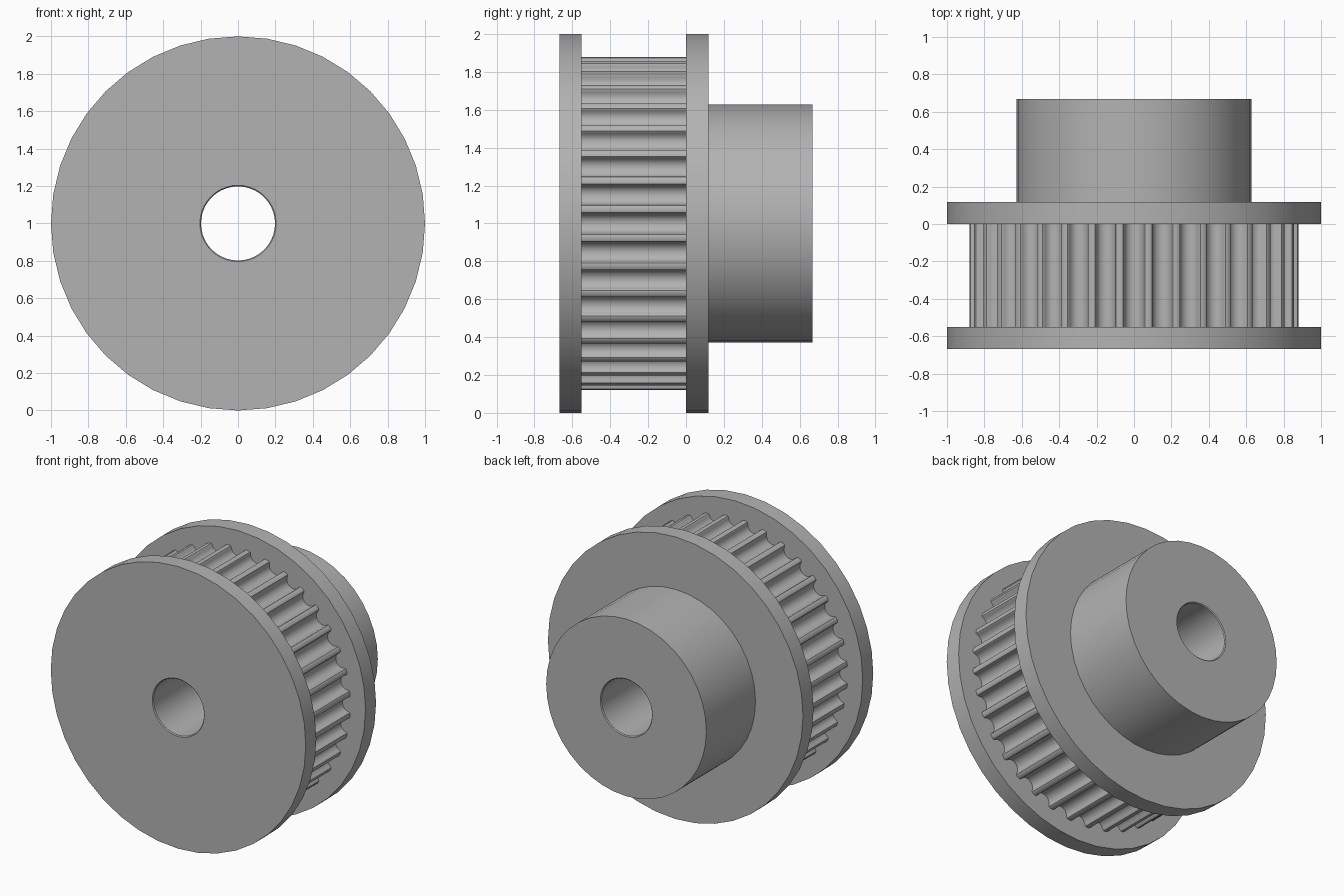
import bpy, bmesh, math
from math import sin, cos, pi

cube = bpy.data.objects.get("Cube")
if cube:
    bpy.data.objects.remove(cube, do_unlink=True)

TEETH = 36
SIDES = 40            # facets of the flanges, hub and bore
TIP = 0.882           # radius of the tooth tips
BORE, CHAMFER = 0.198, 0.006
Y0, Y1, Y2, Y3 = -0.669, -0.551, 0.0, 0.118
Y4 = 0.669

metal = bpy.data.materials.new("grey metal")
metal.use_nodes = True
GREY = (0.45, 0.45, 0.45, 1)
metal.diffuse_color = GREY
metal.node_tree.nodes["Principled BSDF"].inputs["Base Color"].default_value = GREY


def circle(radius, y, count):
    """Ring of points around the axle, which runs along y at height 1."""
    return [(radius * sin(2 * pi * i / count), y, 1 + radius * cos(2 * pi * i / count))
            for i in range(count)]


def ring_solid(name, loops, angle):
    """Closed tube: joins each loop to the next, and the last to the first."""
    bm = bmesh.new()
    rings = [[bm.verts.new(p) for p in loop] for loop in loops]
    for a, b in zip(rings, rings[1:] + rings[:1]):
        n = len(a)
        for i in range(n):
            j = (i + 1) % n
            bm.faces.new((a[i], a[j], b[j], b[i]))
    bmesh.ops.recalc_face_normals(bm, faces=bm.faces)
    mesh = bpy.data.meshes.new(name)
    bm.to_mesh(mesh)
    bm.free()
    mesh.materials.append(metal)
    obj = bpy.data.objects.new(name, mesh)
    bpy.context.collection.objects.link(obj)
    bpy.ops.object.select_all(action="DESELECT")
    obj.select_set(True)
    bpy.context.view_layer.objects.active = obj
    bpy.ops.object.shade_smooth_by_angle(angle=math.radians(angle))
    return obj


def lathe(name, profile, angle=30):
    return ring_solid(name, [circle(r, y, SIDES) for r, y in profile], angle)


# Flanges and hub, with a small chamfer at both mouths of the bore
lathe("front_flange", [(1, Y0), (1, Y1), (BORE, Y1),
                       (BORE, Y0 + CHAMFER), (BORE + CHAMFER, Y0)])
lathe("rear_flange", [(1, Y2), (1, Y3), (BORE, Y3), (BORE, Y2)])
lathe("hub", [(0.628, Y3), (0.628, Y4), (BORE + CHAMFER, Y4),
              (BORE, Y4 - CHAMFER), (BORE, Y3)])

# Half of one rounded groove: distance from its centre line, depth
HALF = [(0.067, 0), (0.058, 0.003), (0.0535, 0.01), (0.0515, 0.019),
        (0.049, 0.027), (0.045, 0.035), (0.040, 0.0425), (0.032, 0.05),
        (0.022, 0.0555), (0.011, 0.059)]
groove = [(-x, d) for x, d in HALF] + [(0, 0.060)] + [(x, d) for x, d in reversed(HALF)]
base = math.sqrt(TIP ** 2 - HALF[0][0] ** 2)


def toothed_outline(y):
    points = []
    for t in range(TEETH):
        a = 2 * pi * t / TEETH
        for x, d in groove:
            r = base - d
            points.append((x * cos(a) + r * sin(a), y, 1 - x * sin(a) + r * cos(a)))
    return points


def bore_loop(y):
    """Bore circle with as many points as the toothed outline, lined up with it."""
    return [(p[0] * BORE / math.hypot(p[0], p[2] - 1), y,
             1 + (p[2] - 1) * BORE / math.hypot(p[0], p[2] - 1))
            for p in toothed_outline(y)]


# Toothed belt drum between the flanges
ring_solid("toothed_drum", [toothed_outline(Y1), toothed_outline(Y2),
                            bore_loop(Y2), bore_loop(Y1)], 25)
